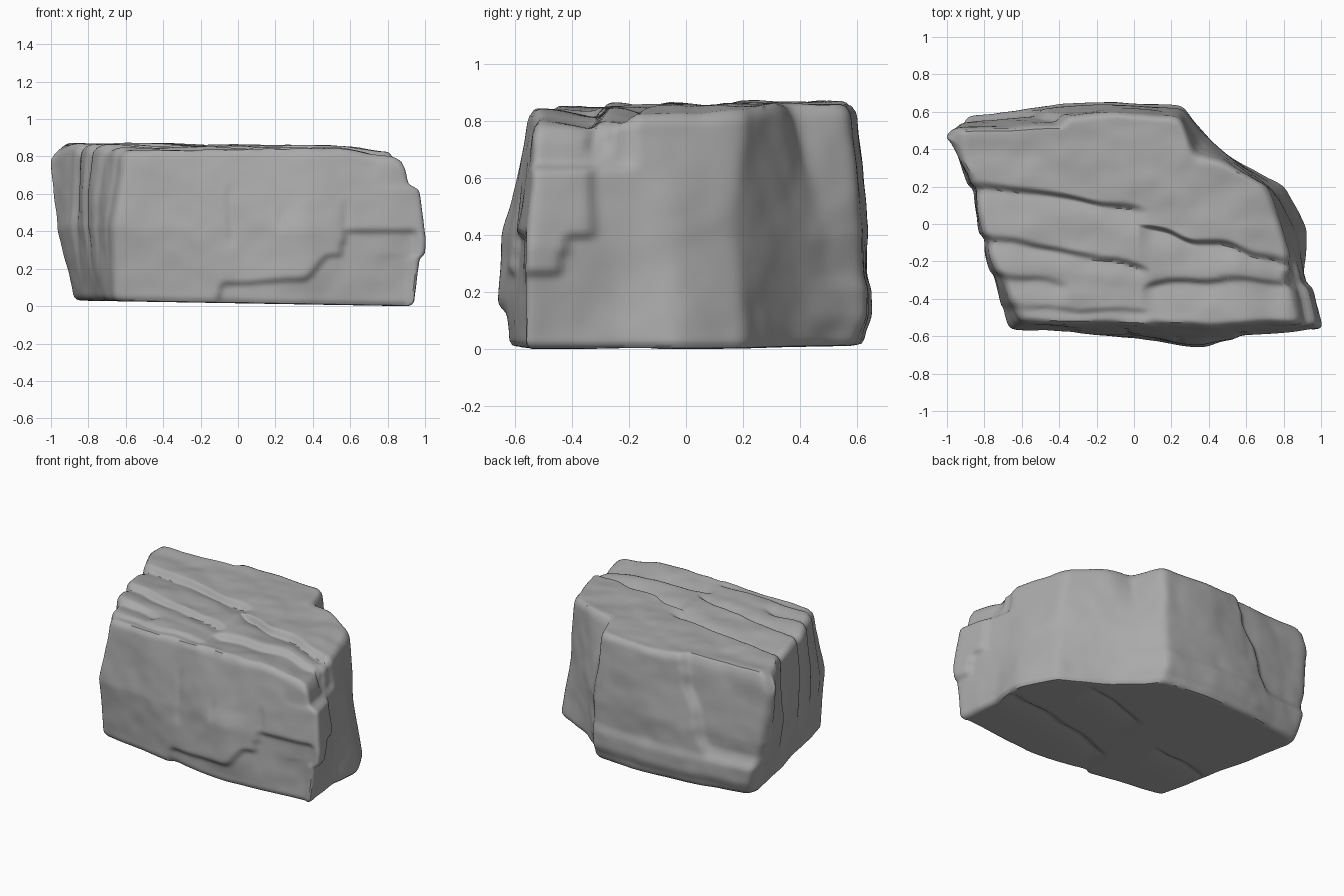
import bpy
import bmesh
import math
from mathutils import Vector, noise

cube = bpy.data.objects.get("Cube")
if cube:
    bpy.data.objects.remove(cube, do_unlink=True)

AROUND, SIDE_RINGS, CAP_RINGS = 320, 56, 44

# Outlines of the boulder at its foot, waist and crown, from the front left corner
FOOT = [(-.67, -.52), (0, -.61), (.35, -.65), (.95, -.57), (.91, -.25), (.93, -.03), (.81, .2), (.5, .36),
        (.34, .5), (.26, .61), (-.1, .64), (-.45, .62), (-.86, .55), (-.88, .48), (-.82, .18), (-.73, -.2)]
WAIST = [(-.67, -.56), (0, -.6), (.35, -.63), (.99, -.56), (.9, -.25), (.87, -.05), (.76, .17), (.48, .38),
         (.36, .5), (.26, .62), (-.1, .64), (-.45, .62), (-.94, .57), (-.97, .47), (-.89, .22), (-.81, -.17)]
CROWN = [(-.61, -.52), (0, -.54), (.35, -.54), (.93, -.53), (.86, -.25), (.8, -.05), (.71, .2), (.46, .34),
         (.33, .37), (.25, .57), (-.1, .59), (-.45, .57), (-.97, .55), (-1.02, .5), (-.87, .24), (-.79, -.17)]

# Split lines between the rock layers: start, end, depth
SPLITS = [((-1, .25), (.05, .09), .055), ((.05, .01), (.82, -.19), .06),
          ((-.85, -.04), (.08, -.22), .055), ((.06, -.3), (1, -.27), .05),
          ((-.8, -.23), (-.35, -.31), .04), ((-.75, -.42), (.1, -.45), .03),
          ((.08, -.5), (.4, -.54), .03)]
UNDER_SPLITS = [((-.03, -.3), (.9, -.08), .03), ((.06, .14), (.54, .27), .025),
                ((-.75, -.16), (-.25, -.07), .025)]


def ramp(a, b, x):
    t = max(0, min(1, (x - a) / (b - a)))
    return t * t * (3 - 2 * t)


def band(a, b, x, soft=.015):
    return ramp(a - soft, a + soft, x) * (1 - ramp(b - soft, b + soft, x))


def rough(x, y, z, size, seed):
    return noise.noise(Vector((x, y, z)) / size + Vector((seed, seed * 2, 0)))


def split_depth(x, y, splits=SPLITS):
    """Sharp drop on the front side of each split, then a gentle rise."""
    deepest = 0
    for (xa, ya), (xb, yb), depth in splits:
        t = (x - xa) / (xb - xa)
        wobble = .03 * rough(x, ya, 0, .2, 3)
        gap = ya + (yb - ya) * t + wobble - y
        if gap > 0:
            ends = band(xa, xb, x, .06) if xa > -.7 else 1 - ramp(xb - .08, xb + .04, x)
            deepest = max(deepest, depth * ramp(0, .035, gap) * math.exp(-gap / .1) * ends)
    return deepest


def resample(outline):
    """Even points on an outline, keeping the same share for every level."""
    count, points = len(outline), []
    lengths = [math.dist(WAIST[i], WAIST[(i + 1) % count]) for i in range(count)]
    total = sum(lengths)
    for k in range(AROUND):
        d, i = total * k / AROUND, 0
        while d > lengths[i]:
            d -= lengths[i]
            i += 1
        points.append(Vector(outline[i]).lerp(Vector(outline[(i + 1) % count]), d / lengths[i]))
    # Round the corners slightly
    for _ in range(4):
        points = [(points[k - 1] + points[k] * 2 + points[(k + 1) % AROUND]) / 4 for k in range(AROUND)]
    return points


foot, waist, crown = resample(FOOT), resample(WAIST), resample(CROWN)


def wall_point(k, h):
    if h < .47:
        return foot[k].lerp(waist[k], h / .47)
    return waist[k].lerp(crown[k], ((h - .47) / .53) ** 1.1)


def ledge_height(x):
    """Stepped lower edge of the slab that overhangs on the front."""
    low = .13 * ramp(-.14, -.07, x) + .02 * ramp(0, .3, x)
    return low + .13 * ramp(.34, .5, x) + .13 * ramp(.54, .58, x)


def top_height(x, y):
    z = .866 - .01 * x - .03 * ramp(.55, .8, x) - .06 * (1 - ramp(-1, -.9, x))
    z -= .06 * ramp(.8, .96, x) * (1 - ramp(-.3, 0, y)) + .012 * (1 - ramp(-.35, -.25, y))
    # Dropped back edge on the left, and the broken corner on the right
    z -= .05 * ramp(0, .02, y - .555 - .06 * x) * (1 - ramp(-.42, -.36, x))
    z -= .05 * ramp(.27, .37, x) * ramp(.3, .45, y)
    return z + .012 * rough(x, y * 2, 0, .3, 5) + .004 * rough(x, y, 0, .1, 7)


def carve_wall(p, z):
    """Chips, ledges and split ends on the upright faces."""
    x, y = p
    front = 1 - ramp(-.5, -.44, y)
    right = ramp(.7, .8, x) * (1 - ramp(.1, .3, y))
    left = 1 - ramp(-.62, -.55, x + .3 * (y + .5) * ramp(-.5, .5, y))
    back = ramp(.42, .52, y)
    dx = dy = 0
    # Front overhang and shallow vertical cracks
    ledge = ledge_height(x)
    if ledge > .03:
        dy += front * .025 * (1 - ramp(ledge - .02, ledge + .01, z)) * (1 - ramp(.9, .95, x))
    for cx, lo, hi in ((-.04, .33, .64), (.24, .42, .52), (.58, .42, .56)):
        dy += front * .012 * math.exp(-((x - cx) / .015) ** 2) * band(lo, hi, z, .04)
    dy -= front * .02 * band(.12, .45, z, .08) * band(.2, .5, x, .12)
    # Right side slab, with the notch above it
    lower = .4 - .13 * (1 - ramp(-.45, -.41, y))
    slab = (1 - ramp(-.35, -.31, y)) * band(lower, .64, z)
    notch = (1 - ramp(-.21, -.16, y)) * ramp(.63, .66, z)
    dx += right * (.025 * slab - .025 * notch)
    dx -= right * .03 * band(-.34, -.26, y, .02) * ramp(.66, .74, z)
    # Layer ends on the left side
    dx += left * (1 - back) * split_depth(x, y) * .7 * ramp(.1, .5, z)
    # Back ledge, undercut and the stepped split
    dy += back * (.015 * band(.1, .24, z, .035) - .01 * (1 - ramp(.04, .1, z)))
    step = -.38 - .35 * max(0, .8 - z) + .03 * rough(0, 0, z, .15, 8)
    dy -= back * .035 * (1 - ramp(step - .02, step + .02, x)) * ramp(.22, .32, z)
    # Weathering
    dx += .013 * rough(x, y, z, .28, 1) + .004 * rough(x, y, z, .1, 2)
    dy += .012 * rough(x, y, z, .28, 4) + .004 * rough(x, y, z, .1, 6)
    return Vector((x + dx, y + dy))


# Stack rings: underside, wall, crown
bm = bmesh.new()
rings = []
rim_low = [carve_wall(wall_point(k, 0), .02) for k in range(AROUND)]
rim_high = [carve_wall(wall_point(k, 1), .85) for k in range(AROUND)]


def cap_ring(rim, scale, under):
    ring = []
    for p in rim:
        x, y = p * scale
        if under:
            z = .02 - .017 * x + split_depth(x, y, UNDER_SPLITS) * ramp(0, .1, 1 - scale)
        else:
            z = top_height(x, y) - split_depth(x, y)
        ring.append(bm.verts.new((x, y, z)))
    return ring


for j in range(1, CAP_RINGS + 1):
    rings.append(cap_ring(rim_low, .98 * j / CAP_RINGS, True))
for j in range(SIDE_RINGS + 1):
    h = .025 + .94 * j / SIDE_RINGS
    ring = []
    for k in range(AROUND):
        p = wall_point(k, h)
        bottom = .02 - .017 * p.x
        height = top_height(p.x, p.y) - split_depth(p.x, p.y) * ramp(.6, 1, h)
        z = bottom + (height - bottom) * h
        q = carve_wall(p, z)
        ring.append(bm.verts.new((q.x, q.y, z)))
    rings.append(ring)
for j in range(CAP_RINGS, 0, -1):
    rings.append(cap_ring(rim_high, .975 * j / CAP_RINGS, False))

for a, b in zip(rings, rings[1:]):
    for k in range(AROUND):
        n = (k + 1) % AROUND
        bm.faces.new((a[k], a[n], b[n], b[k]))
bm.faces.new(reversed(rings[0]))
bm.faces.new(rings[-1])
for _ in range(2):
    bmesh.ops.smooth_vert(bm, verts=bm.verts, factor=.4, use_axis_x=True, use_axis_y=True, use_axis_z=True)
bmesh.ops.recalc_face_normals(bm, faces=bm.faces)

mesh = bpy.data.meshes.new("boulder")
bm.to_mesh(mesh)
bm.free()
boulder = bpy.data.objects.new("boulder", mesh)
bpy.context.collection.objects.link(boulder)

# Stone colour
stone = bpy.data.materials.new("grey_stone")
stone.use_nodes = True
stone.diffuse_color = (.4, .4, .4, 1)
stone.node_tree.nodes["Principled BSDF"].inputs["Base Color"].default_value = (.4, .4, .4, 1)
mesh.materials.append(stone)

# Stand on the ground and keep sharp chips crisp
lowest = min(v.co.z for v in mesh.vertices)
for v in mesh.vertices:
    v.co.z -= lowest
bpy.context.view_layer.objects.active = boulder
boulder.select_set(True)
bpy.ops.object.shade_smooth_by_angle(angle=math.radians(40))
